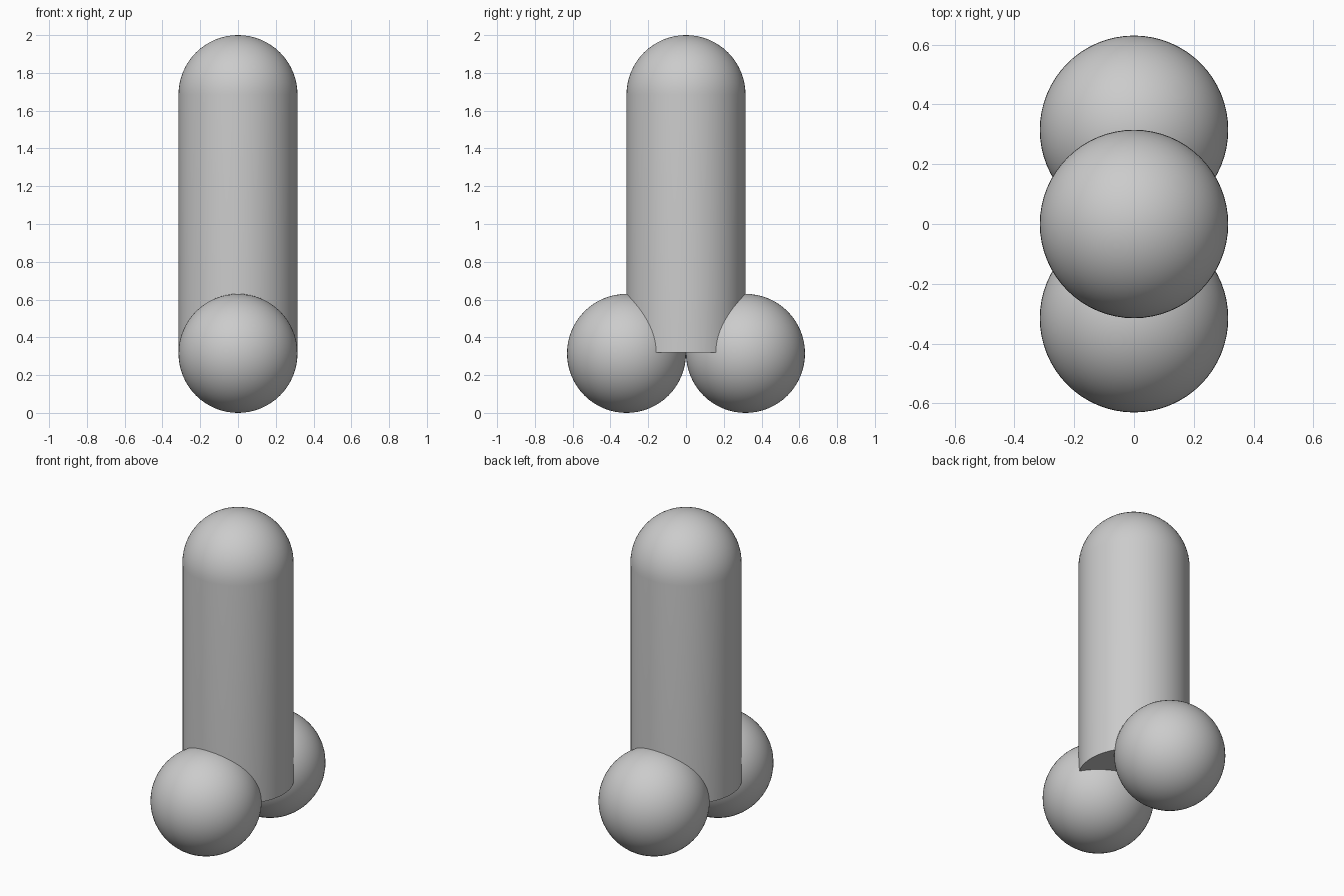
import bpy
import bmesh
import math

cube = bpy.data.objects.get("Cube")
if cube:
    bpy.data.objects.remove(cube, do_unlink=True)

R = 0.315          # shared radius of shaft, dome and balls
TOP = 2.0 - R      # height where the dome starts
BASE = 0.32        # flat underside of the shaft

grey = bpy.data.materials.new("plain grey")
grey.use_nodes = True
colour = (0.6, 0.6, 0.6, 1)
grey.diffuse_color = colour
grey.node_tree.nodes["Principled BSDF"].inputs["Base Color"].default_value = colour


def finish(obj, name):
    obj.name = obj.data.name = name
    obj.data.materials.append(grey)
    bpy.ops.object.select_all(action="DESELECT")
    obj.select_set(True)
    bpy.context.view_layer.objects.active = obj
    bpy.ops.object.shade_smooth_by_angle(angle=math.radians(35))


# Shaft: a profile spun round z, with a flat base and a round dome
profile = [(0, BASE), (R, BASE)]
profile += [(R * math.cos(a), TOP + R * math.sin(a))
            for a in (math.pi / 2 * i / 16 for i in range(16))]
profile.append((0, 2.0))
bm = bmesh.new()
verts = [bm.verts.new((x, 0, z)) for x, z in profile]
edges = [bm.edges.new(pair) for pair in zip(verts, verts[1:])]
bmesh.ops.spin(bm, geom=verts + edges, cent=(0, 0, 0), axis=(0, 0, 1),
               angle=math.tau, steps=64, use_merge=True)
bmesh.ops.remove_doubles(bm, verts=bm.verts, dist=1e-4)
bmesh.ops.recalc_face_normals(bm, faces=bm.faces)
mesh = bpy.data.meshes.new("domed_shaft")
bm.to_mesh(mesh)
bm.free()
shaft = bpy.data.objects.new("domed_shaft", mesh)
bpy.context.collection.objects.link(shaft)
finish(shaft, "domed_shaft")

# Balls at the front and back of the base
for name, side in (("front_ball", -1), ("back_ball", 1)):
    bpy.ops.mesh.primitive_uv_sphere_add(segments=64, ring_count=32, radius=R,
                                         location=(0, side * R, R))
    finish(bpy.context.object, name)
